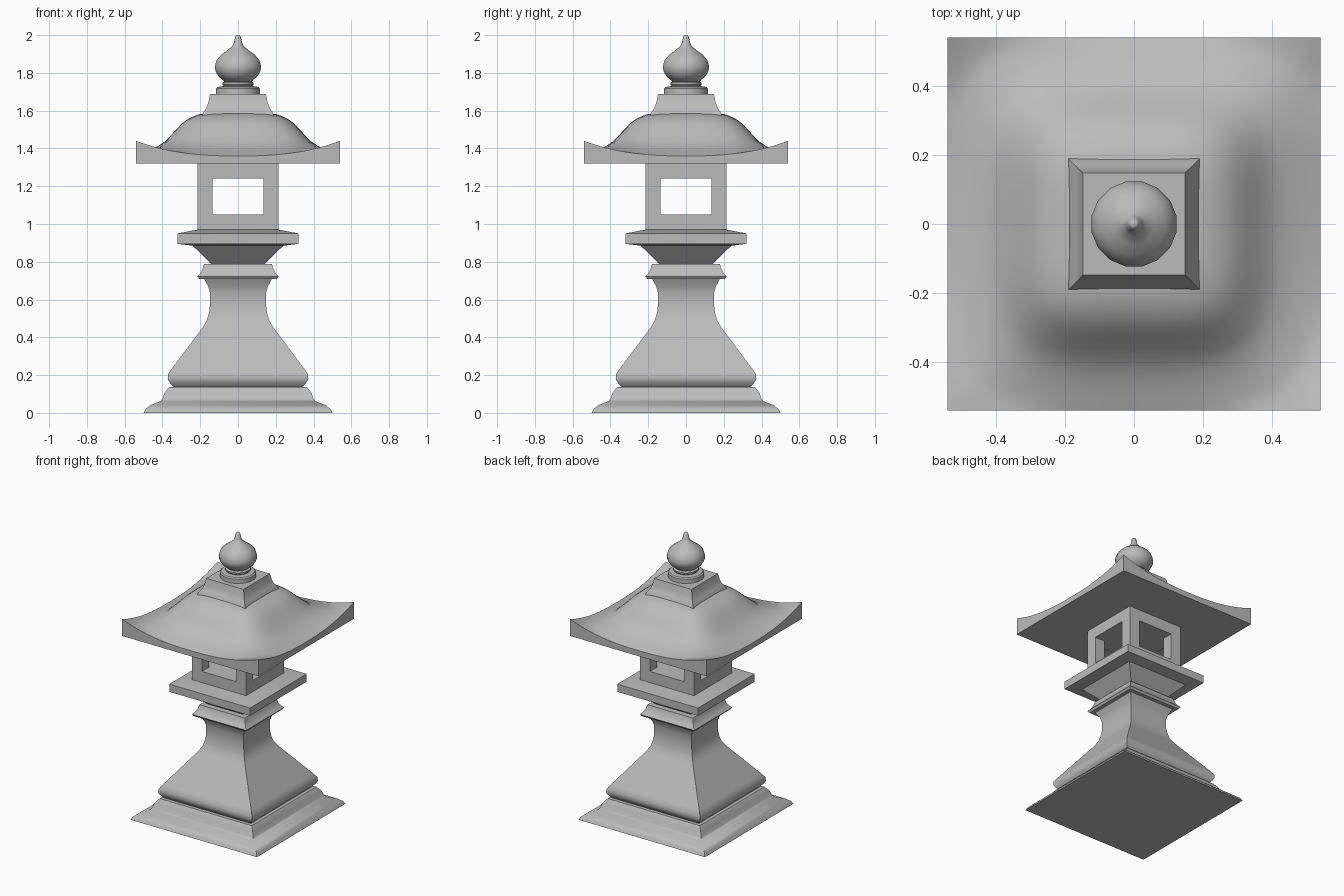
import bpy, bmesh
from math import cos, sin, tau, radians, sqrt

cube = bpy.data.objects.get("Cube")
if cube:
    bpy.data.objects.remove(cube, do_unlink=True)

stone = bpy.data.materials.new("grey stone")
stone.use_nodes = True
GREY = (0.5, 0.5, 0.5, 1)
stone.diffuse_color = GREY
stone.node_tree.nodes["Principled BSDF"].inputs["Base Color"].default_value = GREY


def finish(name, bm, angle):
    """Turn a bmesh into a shaded stone object."""
    bmesh.ops.recalc_face_normals(bm, faces=bm.faces)
    mesh = bpy.data.meshes.new(name)
    bm.to_mesh(mesh)
    bm.free()
    mesh.materials.append(stone)
    ob = bpy.data.objects.new(name, mesh)
    bpy.context.collection.objects.link(ob)
    bpy.ops.object.select_all(action='DESELECT')
    ob.select_set(True)
    bpy.context.view_layer.objects.active = ob
    if angle:
        bpy.ops.object.shade_smooth_by_angle(angle=radians(angle))
    return ob


def turned(name, profile, sides=4, angle=35):
    """Sweep a (half width, height) profile around z; four sides give a square."""
    bm = bmesh.new()
    scale = sqrt(2) if sides == 4 else 1
    rings = []
    for r, z in profile:
        rings.append([bm.verts.new((r * scale * cos(tau * (i + .5) / sides),
                                    r * scale * sin(tau * (i + .5) / sides), z))
                      for i in range(sides)])
    for a, b in zip(rings, rings[1:]):
        for i in range(sides):
            j = (i + 1) % sides
            bm.faces.new((a[i], a[j], b[j], b[i]))
    bm.faces.new(rings[0])
    bm.faces.new(rings[-1])
    return finish(name, bm, angle)


def box(name, size, centre):
    bm = bmesh.new()
    bmesh.ops.create_cube(bm, size=1)
    for v in bm.verts:
        v.co = [c * s + m for c, s, m in zip(v.co, size, centre)]
    return finish(name, bm, 0)


# Stepped foot, flared shaft, collar and platform
turned("stepped_foot", [(.50, 0), (.49, .02), (.465, .04), (.41, .062), (.40, .075),
                        (.39, .105), (.365, .137)])
turned("shaft", [(.34, .137), (.36, .158), (.372, .18), (.37, .205), (.35, .235),
                 (.185, .455), (.165, .49), (.155, .525), (.148, .57), (.148, .635),
                 (.158, .67), (.18, .71)])
turned("collar", [(.205, .708), (.215, .722), (.20, .738), (.188, .76), (.18, .787)])
turned("platform", [(.14, .787), (.24, .885), (.32, .895), (.32, .95), (.215, .97)], angle=20)

# Lamp housing with a window through each wall
housing = box("lamp_housing", (.43, .43, .36), (0, 0, 1.145))
for size in ((.27, 1, .19), (1, .27, .19)):
    cutter = box("window_cutter", size, (0, 0, 1.145))
    cutter.hide_render = True
    cut = housing.modifiers.new("window", 'BOOLEAN')
    cut.operation, cut.solver, cut.object = 'DIFFERENCE', 'EXACT', cutter
    bpy.context.view_layer.objects.active = housing
    bpy.ops.object.modifier_apply(modifier=cut.name)
    bpy.data.objects.remove(cutter, do_unlink=True)

# Domed roof with upswept corners
EDGE, N = .54, 36
SLOPE = [(0, 1.59), (.17, 1.587), (.21, 1.58), (.26, 1.56), (.30, 1.53), (.345, 1.48),
         (.40, 1.425), (.46, 1.392), (.54, 1.36), (.65, 1.36)]


def roof_height(x, y):
    x, y = abs(x), abs(y)
    d = (x ** 4 + y ** 4) ** .25
    for (r0, z0), (r1, z1) in zip(SLOPE, SLOPE[1:]):
        if d <= r1:
            z = z0 + (z1 - z0) * (d - r0) / (r1 - r0)
            break
    return z + .08 * (min(x, y) / EDGE) ** 2.5 * (max(x, y) / EDGE) ** 2


bm = bmesh.new()
bmesh.ops.create_grid(bm, x_segments=N, y_segments=N, size=EDGE)
for v in bm.verts:
    v.co.z = roof_height(v.co.x, v.co.y)
rim = [e for e in bm.edges if e.is_boundary]
skirt = bmesh.ops.extrude_edge_only(bm, edges=rim)["geom"]
for v in skirt:
    if isinstance(v, bmesh.types.BMVert):
        v.co.z = 1.32
bmesh.ops.contextual_create(bm, geom=[e for e in bm.edges if e.is_boundary])
finish("roof", bm, 62)

# Roof cap and turned finial
turned("roof_cap", [(.19, 1.575), (.185, 1.59), (.17, 1.61), (.158, 1.64), (.148, 1.687)])
turned("finial_collar", [(.118, 1.685), (.118, 1.718), (.11, 1.726), (.078, 1.73),
                         (.084, 1.738), (.084, 1.748), (.07, 1.757)], 16)
turned("finial", [(.07, 1.752), (.105, 1.782), (.122, 1.81), (.125, 1.835), (.115, 1.868),
                  (.092, 1.895), (.06, 1.918), (.032, 1.94), (.022, 1.96), (.014, 1.995),
                  (.008, 2.0)], 16, 50)
